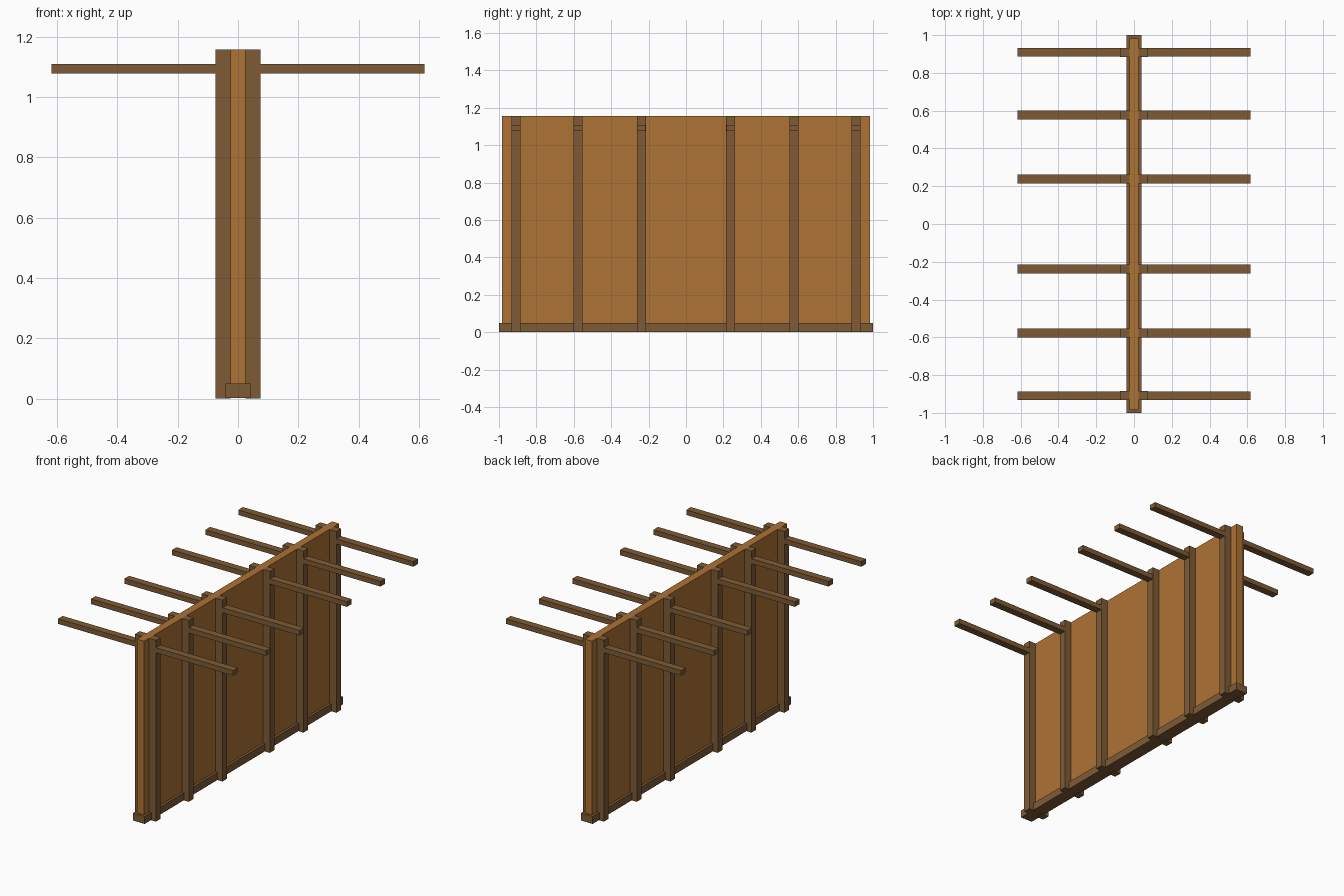
import bpy
import bmesh
from mathutils import Vector

default = bpy.data.objects.get("Cube")
if default:
    bpy.data.objects.remove(default, do_unlink=True)


def make_material(name, color):
    mat = bpy.data.materials.new(name)
    mat.use_nodes = True
    mat.diffuse_color = color
    mat.node_tree.nodes["Principled BSDF"].inputs["Base Color"].default_value = color
    return mat


panel_wood = make_material("light_panel_wood", (0.423, 0.171, 0.036, 1))
frame_wood = make_material("dark_frame_wood", (0.209, 0.105, 0.036, 1))


def box(name, low, high, mat):
    """Box between two opposite corners."""
    low, high = Vector(low), Vector(high)
    bm = bmesh.new()
    bmesh.ops.create_cube(bm, size=1)
    for v in bm.verts:
        v.co = (low + high) / 2 + v.co * (high - low)
    mesh = bpy.data.meshes.new(name)
    bm.to_mesh(mesh)
    bm.free()
    mesh.materials.append(mat)
    obj = bpy.data.objects.new(name, mesh)
    bpy.context.collection.objects.link(obj)
    return obj


TOP = 1.157
HALF_POST = 0.024

# Wall panel standing on its sill
box("wall_panel", (-0.025, -0.983, 0.045), (0.025, 0.983, TOP), panel_wood)
box("sill", (-0.041, -1, 0.002), (0.041, 1, 0.05), frame_wood)

# Paired posts on both faces, with a cross beam through each pair
for i, y in enumerate((-0.909, -0.578, -0.239, 0.239, 0.578, 0.909), 1):
    y0, y1 = y - HALF_POST, y + HALF_POST
    box(f"right_post_{i}", (-0.074, y0, 0), (-0.025, y1, TOP), frame_wood)
    box(f"left_post_{i}", (0.025, y0, 0), (0.074, y1, TOP), frame_wood)
    box(f"cross_beam_{i}", (-0.618, y0 + 0.0005, 1.077),
        (0.618, y1 - 0.0005, 1.109), frame_wood)
